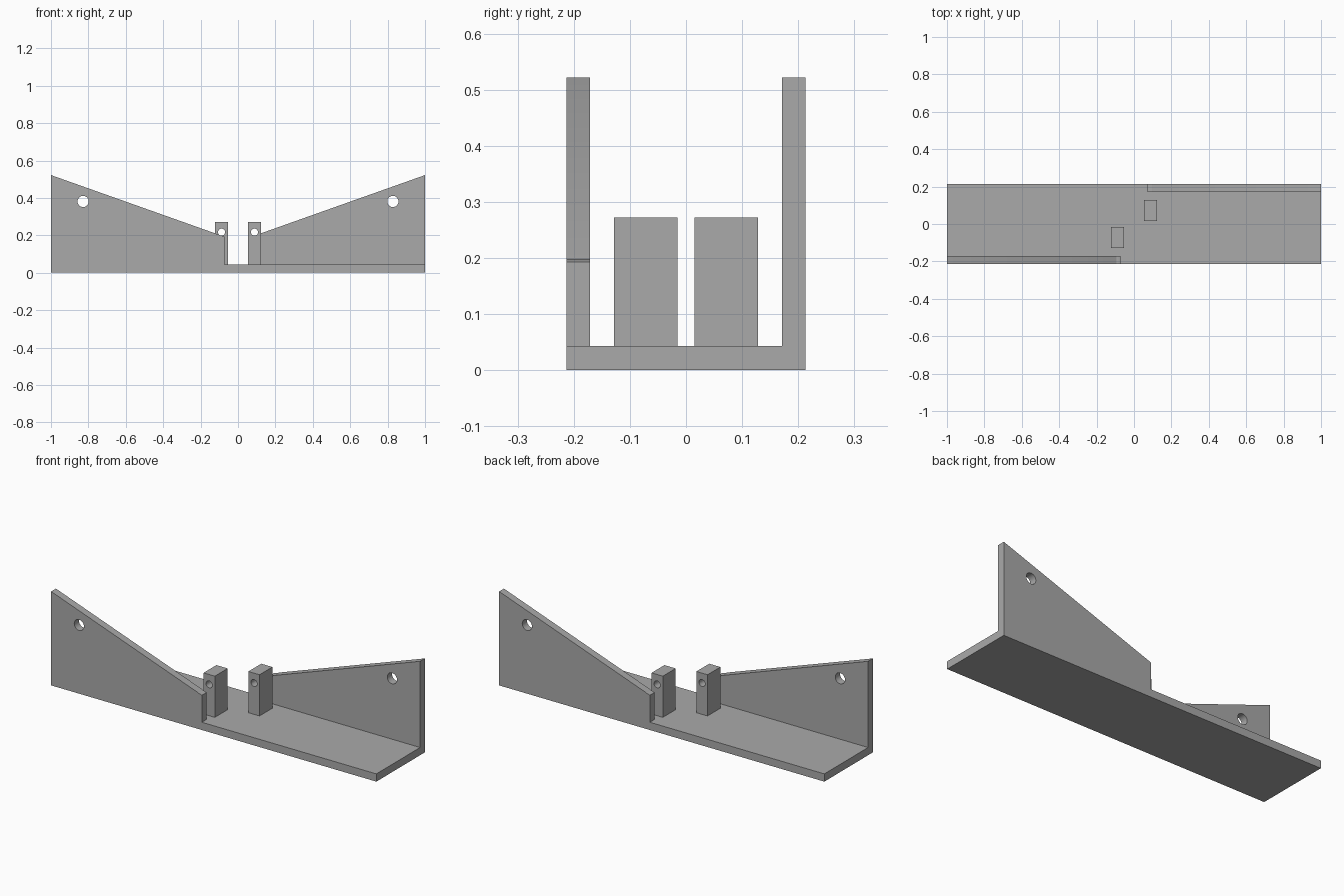
import bpy, bmesh, math
from mathutils import Matrix, Vector

cube = bpy.data.objects.get("Cube")
if cube:
    bpy.data.objects.remove(cube, do_unlink=True)

grey = bpy.data.materials.new("plain_grey")
grey.use_nodes = True
grey.diffuse_color = (0.4, 0.4, 0.4, 1)
grey.node_tree.nodes["Principled BSDF"].inputs["Base Color"].default_value = (0.4, 0.4, 0.4, 1)

HALF_W, WALL, FLOOR = 0.213, 0.042, 0.043
TURN = Matrix.Rotation(math.pi, 4, 'Z')


def add_object(name, bm):
    mesh = bpy.data.meshes.new(name)
    bmesh.ops.recalc_face_normals(bm, faces=bm.faces)
    bm.to_mesh(mesh)
    bm.free()
    mesh.materials.append(grey)
    obj = bpy.data.objects.new(name, mesh)
    bpy.context.collection.objects.link(obj)
    return obj


def extrude_profile(name, points, y0, y1):
    """Extrude an x-z outline from y0 to y1."""
    bm = bmesh.new()
    face = bm.faces.new([bm.verts.new((x, y0, z)) for x, z in points])
    grown = bmesh.ops.extrude_face_region(bm, geom=[face])["geom"]
    verts = [v for v in grown if isinstance(v, bmesh.types.BMVert)]
    bmesh.ops.translate(bm, verts=verts, vec=Vector((0, y1 - y0, 0)))
    return add_object(name, bm)


def rectangle(x0, x1, z0, z1):
    return [(x0, z0), (x1, z0), (x1, z1), (x0, z1)]


def combine(target, other, operation):
    """Apply a boolean and discard the helper."""
    mod = target.modifiers.new("combine", 'BOOLEAN')
    mod.operation, mod.solver, mod.object = operation, 'EXACT', other
    bpy.context.view_layer.objects.active = target
    bpy.ops.object.modifier_apply(modifier=mod.name)
    bpy.data.objects.remove(other, do_unlink=True)


def drill(target, x, z, radius):
    """Cut a round hole along y."""
    bm = bmesh.new()
    bmesh.ops.create_cone(bm, cap_ends=True, segments=32, radius1=radius, radius2=radius, depth=1,
                          matrix=Matrix.Translation((x, 0, z)) @ Matrix.Rotation(math.pi / 2, 4, 'X'))
    cutter = add_object("hole_cutter", bm)
    cutter.hide_render = True
    combine(target, cutter, 'DIFFERENCE')


def turned_copy(obj, name):
    copy = bpy.data.objects.new(name, obj.data.copy())
    copy.data.transform(TURN)
    bpy.context.collection.objects.link(copy)
    return copy


# Sloping side wall with its pivot hole and the notch left by the post hole
front_wall = extrude_profile("front_wall", [(-1, 0), (-0.073, 0), (-0.073, 0.193), (-1, 0.522)],
                             -HALF_W, -HALF_W + WALL)
drill(front_wall, -0.828, 0.381, 0.03)
drill(front_wall, -0.088, 0.217, 0.019)
back_wall = turned_copy(front_wall, "back_wall")

# Floor plate joined with both walls
base_frame = extrude_profile("base_frame", rectangle(-1, 1, 0, FLOOR), -HALF_W, HALF_W)
combine(base_frame, front_wall, 'UNION')
combine(base_frame, back_wall, 'UNION')

# Drilled posts standing on the floor
right_post = extrude_profile("right_post", rectangle(-0.122, -0.053, FLOOR, 0.272), -0.128, -0.015)
drill(right_post, -0.088, 0.217, 0.019)
left_post = turned_copy(right_post, "left_post")

# Round holes shaded smooth, corners kept sharp
bpy.ops.object.select_all(action='DESELECT')
for obj in (base_frame, right_post, left_post):
    obj.select_set(True)
bpy.context.view_layer.objects.active = base_frame
bpy.ops.object.shade_smooth_by_angle(angle=math.radians(30))
